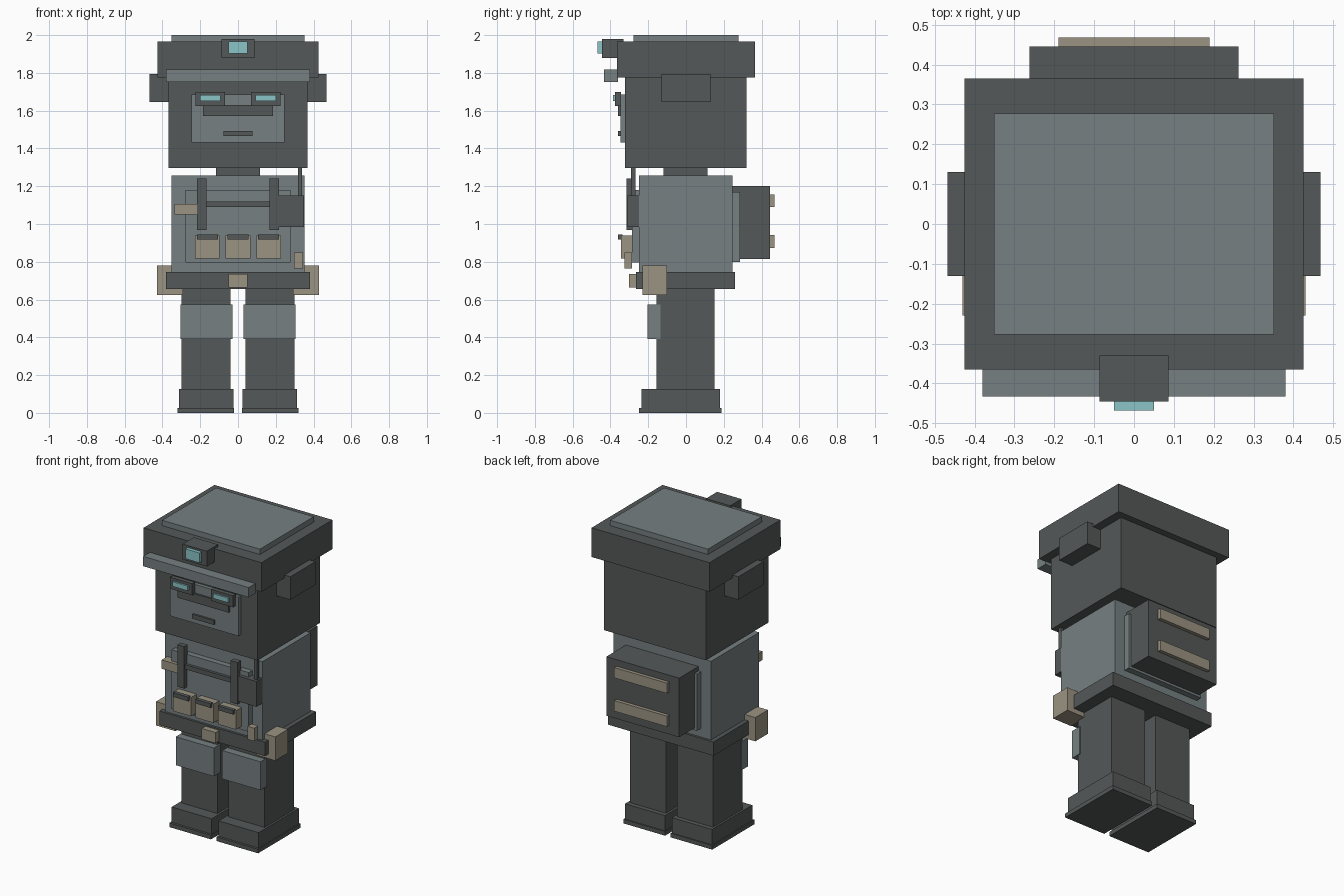
import bpy
import bmesh
from mathutils import Matrix, Vector

default_cube = bpy.data.objects.get("Cube")
if default_cube:
    bpy.data.objects.remove(default_cube, do_unlink=True)


def make_material(name, red, green, blue):
    material = bpy.data.materials.new(name)
    material.use_nodes = True
    colour = (red, green, blue, 1)
    material.diffuse_color = colour
    shader = next(node for node in material.node_tree.nodes if node.type == "BSDF_PRINCIPLED")
    shader.inputs["Base Color"].default_value = colour
    return material


charcoal = make_material("charcoal", .09, .098, .098)
slate = make_material("slate_grey", .18, .215, .22)
tan = make_material("khaki_tan", .33, .295, .223)
cyan = make_material("light_cyan", .26, .56, .58)


def box(name, material, across, depth, height):
    """Flat-sided block between the given (low, high) limits on x, y and z."""
    limits = (across, depth, height)
    centre = Vector([(low + high) / 2 for low, high in limits])
    size = [high - low for low, high in limits]
    mesh = bpy.data.meshes.new(name)
    bm = bmesh.new()
    bmesh.ops.create_cube(bm, size=1, matrix=Matrix.Diagonal((*size, 1)))
    bm.to_mesh(mesh)
    bm.free()
    mesh.materials.append(material)
    part = bpy.data.objects.new(name, mesh)
    part.location = centre
    bpy.context.collection.objects.link(part)
    return part


def centred(name, material, half_width, depth, height):
    return box(name, material, (-half_width, half_width), depth, height)


def pair(name, material, across, depth, height):
    """The same block on the left (+x) and the right (-x)."""
    inner, outer = across
    box("left_" + name, material, (inner, outer), depth, height)
    box("right_" + name, material, (-outer, -inner), depth, height)


# Legs and boots
pair("boot_sole", charcoal, across=(.02, .32), depth=(-.25, .187), height=(0, .027))
pair("boot", charcoal, across=(.025, .313), depth=(-.235, .18), height=(.027, .127))
pair("leg", charcoal, across=(.04, .3), depth=(-.155, .15), height=(.127, .66))
pair("knee_pad", slate, across=(.03, .305), depth=(-.205, -.135), height=(.39, .575))

# Belt
centred("belt", charcoal, half_width=.38, depth=(-.265, .26), height=(.655, .745))
centred("belt_buckle", tan, half_width=.05, depth=(-.303, -.26), height=(.665, .735))
pair("hip_pouch", tan, across=(.29, .43), depth=(-.23, -.1), height=(.625, .78))

# Torso and vest
centred("torso", slate, half_width=.352, depth=(-.25, .245), height=(.74, .1 + 1.157))
centred("vest_front", slate, half_width=.278, depth=(-.287, -.25), height=(.795, 1.18))
centred("vest_back", slate, half_width=.278, depth=(.245, .285), height=(.8, 1.17))
pair("vest_strap", charcoal, across=(.167, .217), depth=(-.315, -.28), height=(.967, 1.24))
centred("chest_strap", charcoal, half_width=.167, depth=(-.305, -.28), height=(1.09, 1.12))

# Row of chest pouches with flaps
pouch_spacing = .162
for label, step in (("right", -1), ("middle", 0), ("left", 1)):
    x = step * pouch_spacing
    box(label + "_chest_pouch", tan, (x - .065, x + .065), depth=(-.345, -.285), height=(.817, .94))
    box(label + "_pouch_flap", charcoal, (x - .055, x + .055), depth=(-.36, -.335), height=(.918, .945))

# Radio, shoulder patch and small clip
box("radio", charcoal, across=(.21, .35), depth=(-.31, -.25), height=(.985, 1.15))
box("radio_antenna", charcoal, across=(.318, .34), depth=(-.29, -.267), height=(1.15, 1.3))
box("chest_tag", tan, across=(-.335, -.217), depth=(-.308, -.25), height=(1.05, 1.107))
box("belt_clip", tan, across=(.297, .345), depth=(-.325, -.285), height=(.765, .85))

# Backpack
centred("backpack", charcoal, half_width=.262, depth=(.245, .445), height=(.815, 1.2))
centred("upper_pack_band", tan, half_width=.19, depth=(.445, .468), height=(1.09, 1.157))
centred("lower_pack_band", tan, half_width=.19, depth=(.445, .468), height=(.873, .942))

# Neck and head
centred("neck", charcoal, half_width=.116, depth=(-.12, .115), height=(1.257, 1.3))
centred("head", charcoal, half_width=.368, depth=(-.323, .32), height=(1.297, 1.78))
pair("ear_cup", charcoal, across=(.368, .468), depth=(-.13, .13), height=(1.645, 1.795))

# Face
centred("face_plate", slate, half_width=.246, depth=(-.347, -.32), height=(1.432, 1.685))
centred("nose_bar", charcoal, half_width=.184, depth=(-.36, -.345), height=(1.573, 1.63))
centred("mouth", charcoal, half_width=.078, depth=(-.36, -.345), height=(1.465, 1.493))
pair("eye_socket", charcoal, across=(.068, .226), depth=(-.375, -.345), height=(1.625, 1.7))
pair("eye", cyan, across=(.092, .2), depth=(-.387, -.372), height=(1.652, 1.682))

# Cap with visor and lamp
centred("cap", charcoal, half_width=.425, depth=(-.365, .365), height=(1.775, 1.965))
centred("cap_top", slate, half_width=.352, depth=(-.277, .277), height=(1.965, 2))
centred("cap_visor", slate, half_width=.38, depth=(-.433, -.36), height=(1.753, 1.817))
centred("lamp_housing", charcoal, half_width=.087, depth=(-.445, -.33), height=(1.88, 1.98))
centred("lamp_lens", cyan, half_width=.05, depth=(-.468, -.44), height=(1.903, 1.967))
